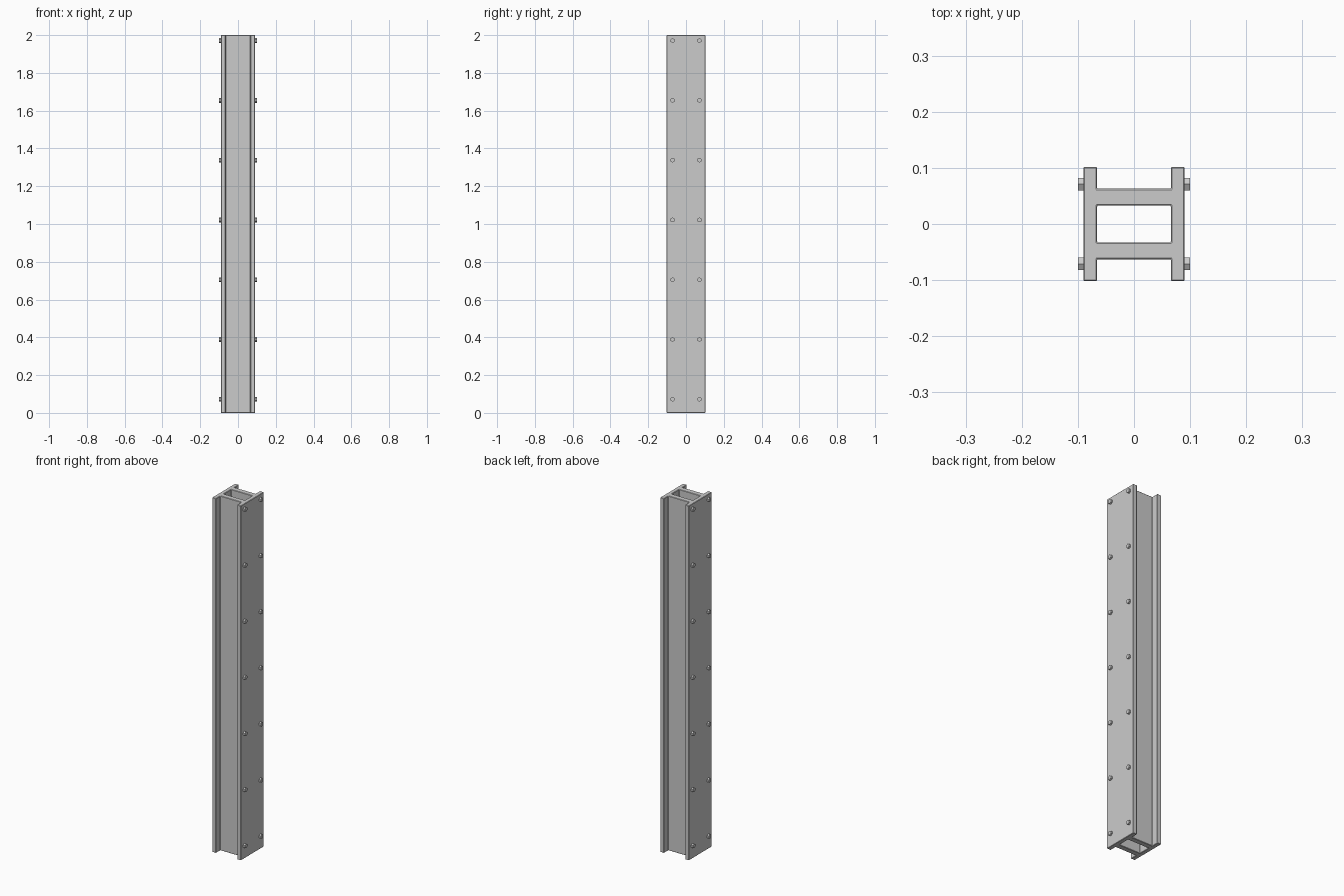
import bpy, bmesh, math
from mathutils import Matrix

if "Cube" in bpy.data.objects:
    bpy.data.objects.remove(bpy.data.objects["Cube"])

LENGTH = 2.0


def finish(bm, name):
    mesh = bpy.data.meshes.new(name)
    bmesh.ops.recalc_face_normals(bm, faces=bm.faces[:])
    bm.to_mesh(mesh)
    bm.free()
    obj = bpy.data.objects.new(name, mesh)
    bpy.context.collection.objects.link(obj)
    return obj


# Beam: two wide flanges joined by two webs, filled cell by cell and extruded
xs = [-0.09, -0.066, 0.066, 0.09]
ys = [-0.102, -0.063, -0.033, 0.033, 0.063, 0.102]
bm = bmesh.new()
grid = [[bm.verts.new((x, y, 0)) for y in ys] for x in xs]
for i in range(3):
    for j in range(5):
        if i != 1 or j in (1, 3):
            bm.faces.new((grid[i][j], grid[i + 1][j], grid[i + 1][j + 1], grid[i][j + 1]))
base = bm.faces[:]
ext = bmesh.ops.extrude_face_region(bm, geom=base, use_keep_orig=True)
top = [g for g in ext["geom"] if isinstance(g, bmesh.types.BMVert)]
bmesh.ops.translate(bm, vec=(0, 0, LENGTH), verts=top)
beam = finish(bm, "beam")
bevel = beam.modifiers.new("soft_edges", "BEVEL")
bevel.width = 0.002
bevel.segments = 1
bevel.limit_method = "ANGLE"
bevel.angle_limit = math.radians(40)

# Hexagonal bolt heads: two columns of seven on each flange face
bm = bmesh.new()
for side in (-1, 1):
    for y in (-0.071, 0.071):
        for k in range(7):
            z = 0.072 + k * 0.3165
            mat = Matrix.Translation((side * 0.094, y, z)) @ Matrix.Rotation(math.pi / 2, 4, "Y")
            bmesh.ops.create_cone(bm, cap_ends=True, segments=6, radius1=0.0127,
                                  radius2=0.0127, depth=0.012,
                                  matrix=mat @ Matrix.Rotation(0, 4, "Z"))
# Turn each head so a corner points up
heads = finish(bm, "bolt_heads")
me = heads.data
for h in range(len(me.vertices) // 12):
    vs = [me.vertices[h * 12 + n] for n in range(12)]
    cy = sum(v.co.y for v in vs) / 12
    cz = sum(v.co.z for v in vs) / 12
    if max(v.co.z for v in vs) - cz < 0.012:
        for v in vs:
            dy, dz = v.co.y - cy, v.co.z - cz
            v.co.y, v.co.z = cy + dz, cz - dy
